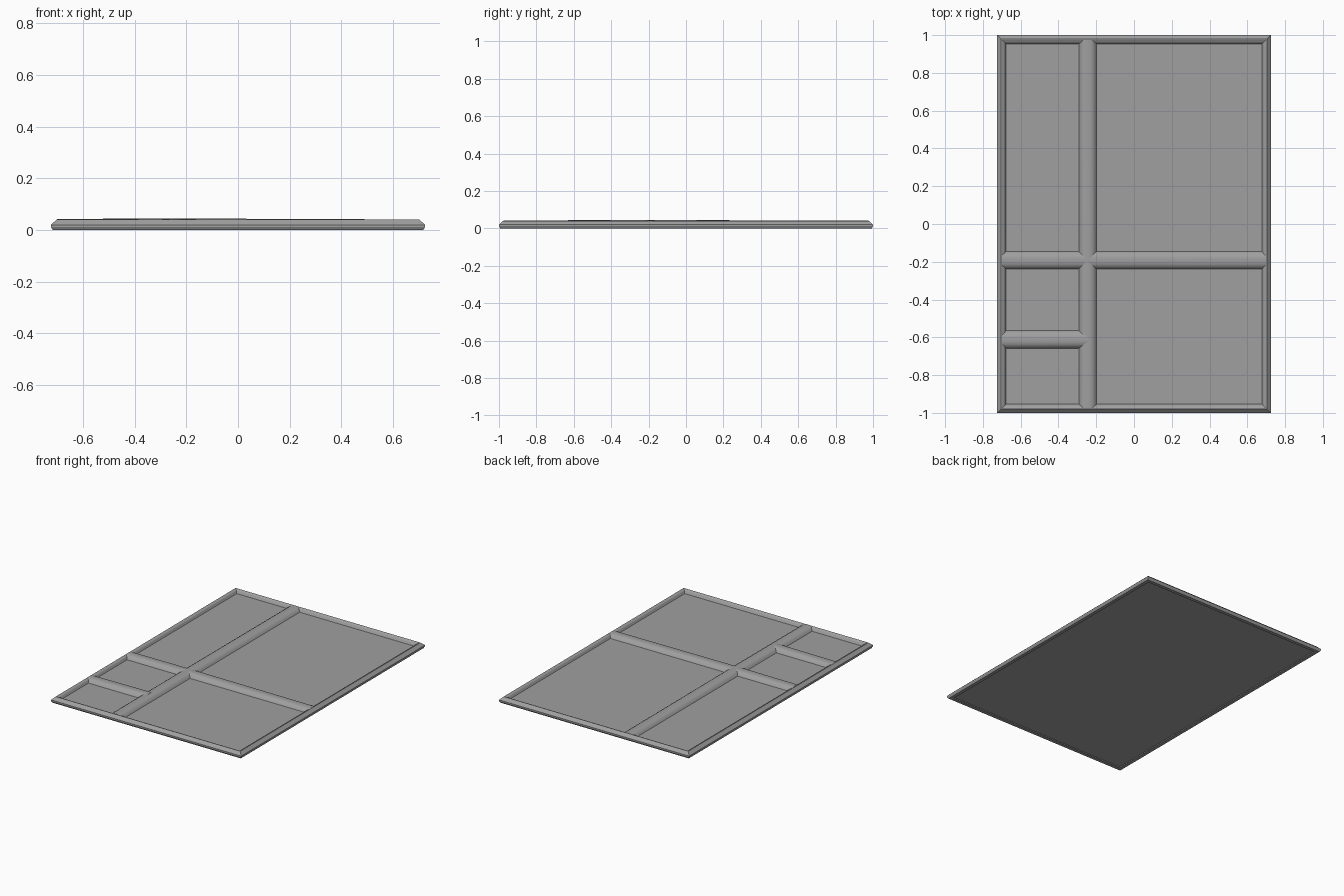
import bpy
import bmesh
import math

HALF_X, HALF_Y = 0.724, 1.0
FLOOR, RIM_TOP = 0.018, 0.04

cube = bpy.data.objects.get("Cube")
if cube:
    bpy.data.objects.remove(cube, do_unlink=True)

grey = bpy.data.materials.new("plain grey")
grey.use_nodes = True
colour = (0.35, 0.35, 0.35, 1)
grey.diffuse_color = colour
grey.node_tree.nodes["Principled BSDF"].inputs["Base Color"].default_value = colour


def finish(name, bm, angle):
    bmesh.ops.recalc_face_normals(bm, faces=bm.faces)
    mesh = bpy.data.meshes.new(name)
    bm.to_mesh(mesh)
    bm.free()
    mesh.materials.append(grey)
    obj = bpy.data.objects.new(name, mesh)
    bpy.context.collection.objects.link(obj)
    bpy.ops.object.select_all(action="DESELECT")
    obj.select_set(True)
    bpy.context.view_layer.objects.active = obj
    bpy.ops.object.shade_smooth_by_angle(angle=math.radians(angle))


def skin(bm, rings, closed):
    """Join successive rings of vertices with quads and cap both ends."""
    for a, b in zip(rings, rings[1:]):
        for i in range(len(a) if closed else len(a) - 1):
            j = (i + 1) % len(a)
            bm.faces.new((a[i], a[j], b[j], b[i]))
    bm.faces.new(rings[0])
    bm.faces.new(rings[-1])


# Tray: rectangular loops run from the floor, over the rim, to the underside
tray_profile = [(0.047, FLOOR), (0.038, 0.033), (0.025, RIM_TOP), (0.021, RIM_TOP),
                (0, 0.02), (0, 0.012), (0.007, 0), (0.03, 0), (0.034, 0.005)]
bm = bmesh.new()
rings = []
for inset, z in tray_profile:
    x, y = HALF_X - inset, HALF_Y - inset
    rings.append([bm.verts.new((sx * x, sy * y, z))
                  for sx, sy in ((-1, -1), (1, -1), (1, 1), (-1, 1))])
skin(bm, rings, True)
finish("tray", bm, 25)

# Dividers: rounded ridges, gently bowed so they crest near the crossing
half_section = [(0.048, 0), (0.038, 0.6), (0.025, 0.9), (0.01, 1)]
section = [(-o, h) for o, h in half_section] + [(o, h) for o, h in reversed(half_section)]
CROSS_X, CROSS_Y = -0.245, -0.192


def divider(name, start, end, offset, along_y, crest):
    bm = bmesh.new()
    rings = []
    for t in sorted((start, (start + crest) / 2, crest, (crest + end) / 2, end)):
        reach = abs(t - crest) / max(abs(start - crest), abs(end - crest))
        height = 0.045 - 0.004 * reach - FLOOR
        ring = []
        for o, h in section:
            x, y = (offset + o, t) if along_y else (t, offset + o)
            ring.append(bm.verts.new((x, y, FLOOR - 0.001 + h * (height + 0.001))))
        rings.append(ring)
    skin(bm, rings, True)
    finish(name, bm, 50)


divider("long_divider", -0.977, 0.977, CROSS_X, True, CROSS_Y)
divider("cross_divider", -0.70, 0.70, CROSS_Y, False, CROSS_X)
divider("short_divider", -0.70, CROSS_X, -0.612, False, CROSS_X + -0.01)
